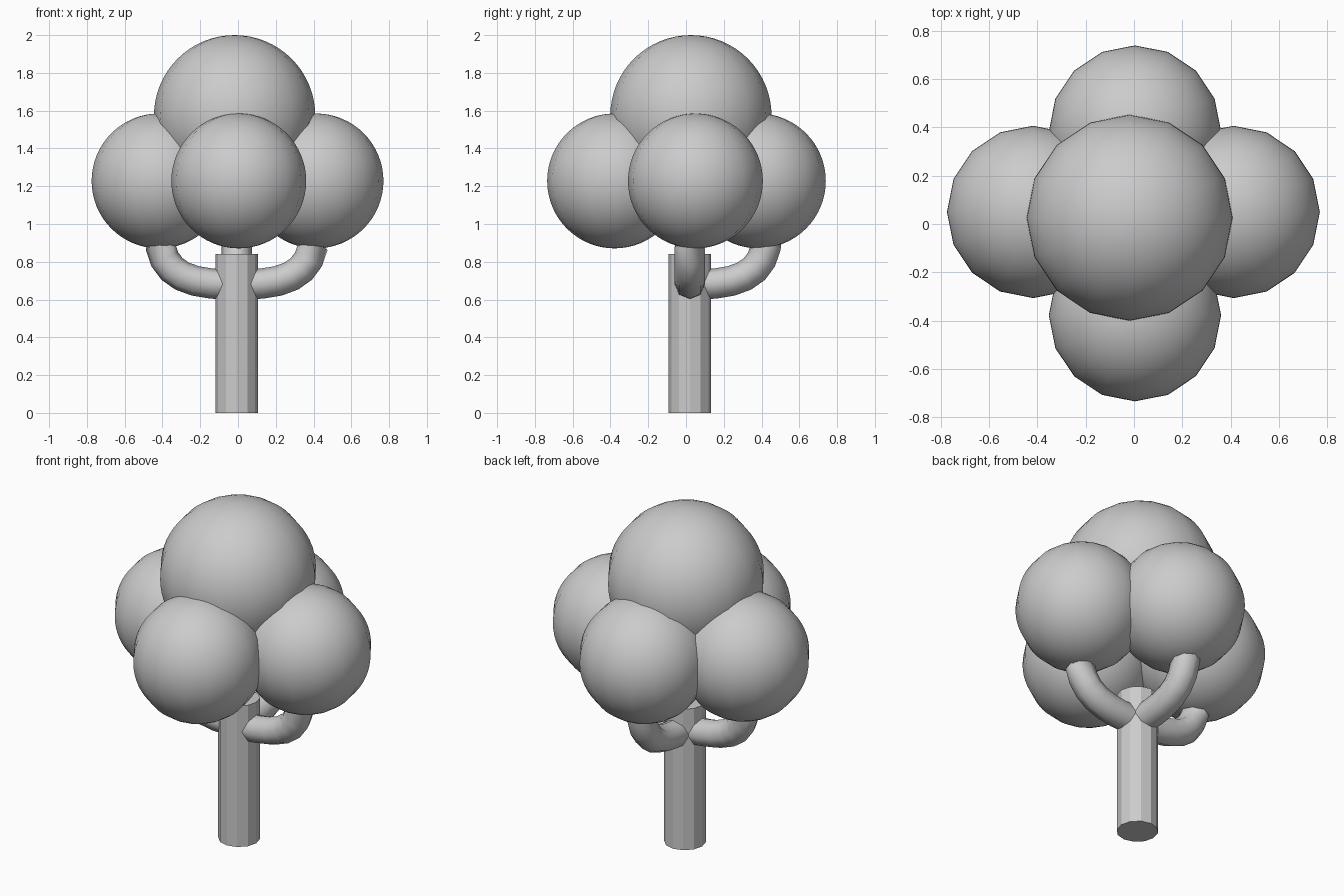
import bpy
from math import cos, sin, radians

if "Cube" in bpy.data.objects:
    bpy.data.objects.remove(bpy.data.objects["Cube"])

CX, CY = -0.007, 0.02   # trunk axis


def foliage(name, r, loc):
    bpy.ops.mesh.primitive_uv_sphere_add(segments=16, ring_count=32, radius=r, location=loc)
    ob = bpy.context.object
    ob.name = name
    bpy.ops.object.shade_smooth()


def branch(name, angle):
    # curved tube leaving the trunk sideways and bending up into the foliage
    d = (cos(radians(angle)), sin(radians(angle)))

    def pt(out, z):
        return (CX + d[0] * out, CY + d[1] * out, z)

    cu = bpy.data.curves.new(name, 'CURVE')
    cu.dimensions = '3D'
    cu.twist_mode = 'Z_UP'
    cu.resolution_u = 7
    cu.bevel_depth = 0.08
    cu.bevel_resolution = 2
    cu.use_fill_caps = True
    sp = cu.splines.new('BEZIER')
    sp.bezier_points.add(1)
    ends = [((-0.2, 0.68), (0.03, 0.68), (0.29, 0.68)),
            ((0.41, 0.75), (0.41, 0.96), (0.41, 1.1))]
    for bp, (left, co, right) in zip(sp.bezier_points, ends):
        bp.handle_left_type = bp.handle_right_type = 'FREE'
        bp.co, bp.handle_left, bp.handle_right = pt(*co), pt(*left), pt(*right)
    ob = bpy.data.objects.new(name, cu)
    bpy.context.collection.objects.link(ob)
    bpy.ops.object.select_all(action='DESELECT')
    ob.select_set(True)
    bpy.context.view_layer.objects.active = ob
    bpy.ops.object.convert(target='MESH')
    bpy.ops.object.shade_smooth_by_angle(angle=radians(60))


# trunk
bpy.ops.mesh.primitive_cylinder_add(vertices=12, radius=0.113, depth=0.84, location=(CX, CY, 0.42))
bpy.context.object.name = "trunk"

# three branches: right, back, left
for name, angle in (("branch_right", 0), ("branch_back", 90), ("branch_left", 180)):
    branch(name, angle)

# foliage balls
foliage("foliage_top", 0.427, (-0.018, 0.026, 1.573))
for name, x, y in (("left", -0.418, 0.05), ("right", 0.413, 0.05),
                   ("front", 0.004, -0.378), ("back", 0.004, 0.383)):
    foliage("foliage_" + name, 0.357, (x, y, 1.228))
